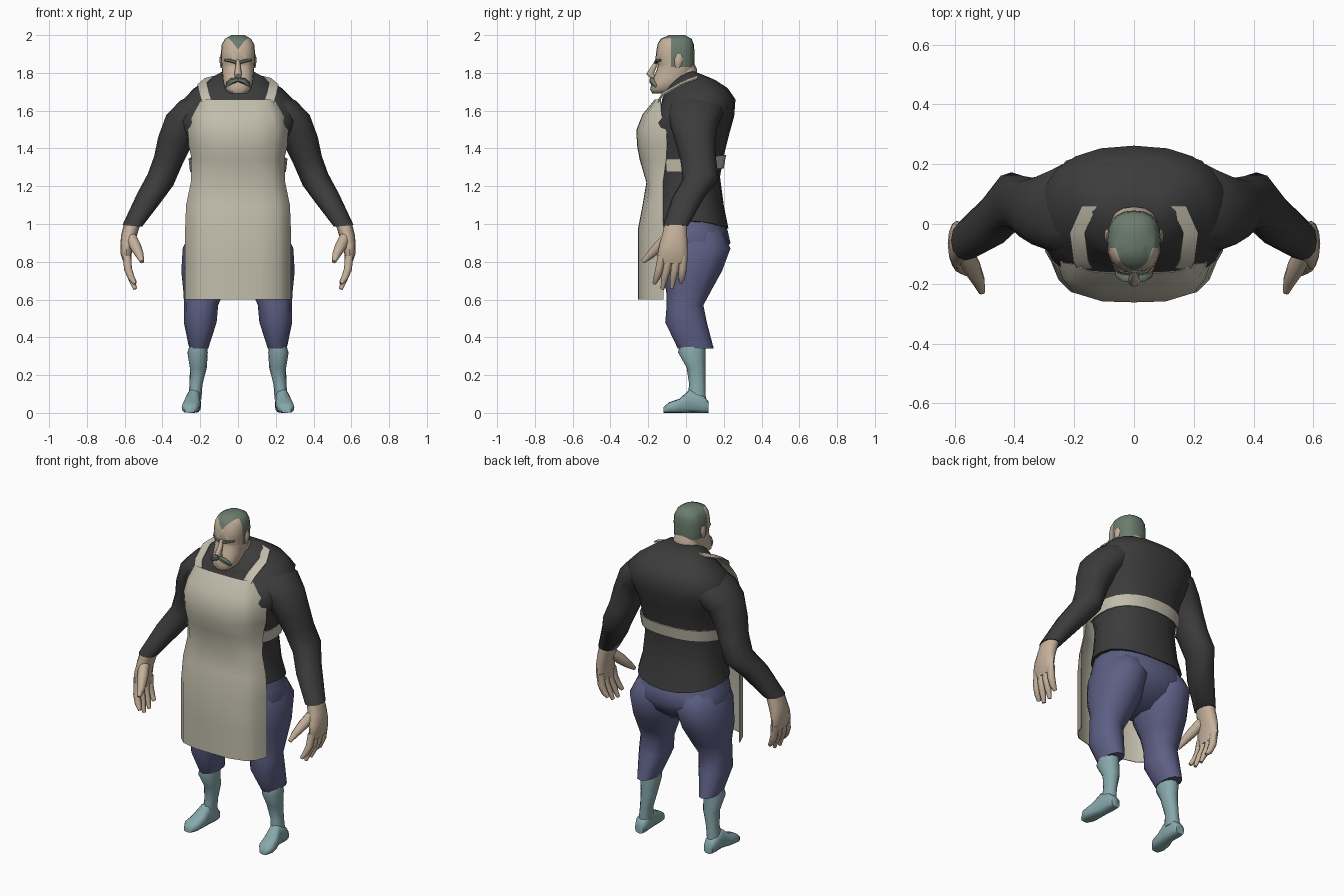
import bpy, bmesh
from math import cos, sin, pi, radians
from mathutils import Vector as V


def material(name, r, g, b):
    m = bpy.data.materials.new(name)
    m.diffuse_color = (r, g, b, 1)
    return m


SHIRT = material("shirt", .045, .045, .045)
TROUSER = material("trouser", .11, .115, .235)
BOOT = material("boot", .24, .39, .41)
APRON = material("apron", .54, .51, .41)
SKIN = material("skin", .56, .44, .33)
HAIR = material("hair", .15, .20, .155)


def spow(v, p):
    return (1 if v >= 0 else -1) * abs(v) ** (2 / p)


def ring(c, u, v, n=12, p=2.2):
    c, u, v = V(c), V(u), V(v)
    return [c + u * spow(cos(2 * pi * i / n), p) + v * spow(sin(2 * pi * i / n), p) for i in range(n)]


def body_ring(hx, yf, zf, yb, zb, lift=0, n=20, p=2.3):
    # Tilted oval between a front point and a back point, sides raised by lift
    mid, half = V((0, (yf + yb) / 2, (zf + zb) / 2)), V((0, (yb - yf) / 2, (zb - zf) / 2))
    pts = ring(mid, (hx, 0, 0), half, n, p)
    return [q + V((0, 0, lift * (q.x / hx) ** 2)) for q in pts]


def loft(name, rings, mat, mirror=False, closed=True, thick=0, angle=55):
    bm = bmesh.new()
    rows = [[bm.verts.new(q) for q in r] for r in rings]
    n = len(rows[0])
    for a, b in zip(rows, rows[1:]):
        for i in range(n if closed else n - 1):
            j = (i + 1) % n
            bm.faces.new((a[i], a[j], b[j], b[i]))
    if closed:
        bm.faces.new(rows[0])
        bm.faces.new(rows[-1])
    bmesh.ops.recalc_face_normals(bm, faces=bm.faces)
    if thick:
        bmesh.ops.solidify(bm, geom=bm.faces[:], thickness=thick)
        bmesh.ops.recalc_face_normals(bm, faces=bm.faces)
    me = bpy.data.meshes.new(name)
    bm.to_mesh(me)
    bm.free()
    me.materials.append(mat)
    me.shade_smooth()
    me.set_sharp_from_angle(angle=radians(angle))
    ob = bpy.data.objects.new(name, me)
    bpy.context.collection.objects.link(ob)
    if mirror:
        ob.modifiers.new("Mirror", 'MIRROR')
    return ob


def tube(name, pts, mat, mirror=False, n=8, flat=1):
    # Tapered tube through (x, y, z, radius) points
    rings = []
    for i, q in enumerate(pts):
        t = V(pts[min(i + 1, len(pts) - 1)][:3]) - V(pts[max(i - 1, 0)][:3])
        u = t.cross(V((0, 1, 0))).normalized()
        v = t.cross(u).normalized()
        rings.append(ring(q[:3], u * q[3], v * q[3] * flat, n))
    return loft(name, rings, mat, mirror)


# Shirt torso
loft("shirt_torso", [body_ring(*r) for r in (
    (.265, -.185, 1.0, .225, .975, .03), (.245, -.18, 1.1, .20, 1.1),
    (.235, -.17, 1.22, .18, 1.25), (.245, -.20, 1.32, .20, 1.36),
    (.265, -.225, 1.43, .23, 1.48), (.32, -.215, 1.53, .255, 1.57),
    (.31, -.16, 1.60, .262, 1.66, .01), (.245, -.13, 1.64, .22, 1.72, .025),
    (.17, -.125, 1.665, .15, 1.765, .035), (.10, -.115, 1.685, .06, 1.80, .04))], SHIRT)

# Sleeves: centre, depth radius, width radius, tilt
loft("sleeve", [ring((x, y, z), (w * cos(radians(a)), 0, w * sin(radians(a))), (0, d, 0), 12)
                for x, y, z, d, w, a in (
    (.16, .05, 1.62, .14, .09, 60), (.24, .05, 1.582, .15, .097, 48),
    (.30, .042, 1.52, .125, .098, 36), (.338, .05, 1.43, .105, .09, 20),
    (.368, .065, 1.34, .095, .078, 15), (.41, .078, 1.235, .095, .074, 25),
    (.47, .012, 1.14, .085, .067, 20), (.56, -.055, .99, .066, .052, 5))], SHIRT, True)


def column(name, rows, mat, n=12, p=2.2):
    # Mirrored limb from horizontal ovals: x, y, z, x radius, y radius
    loft(name, [ring((x, y, z), (rx, 0, 0), (0, ry, 0), n, p) for x, y, z, rx, ry in rows], mat, True)


# Trousers
loft("trouser_hips", [body_ring(hx, yf, z, yb, z) for hx, yf, yb, z in (
    (.24, -.17, .195, 1.04), (.265, -.185, .222, .96), (.28, -.18, .235, .9),
    (.255, -.15, .185, .82), (.14, -.09, .09, .745))], TROUSER)
column("trouser_leg", ((.13, .03, 1.0, .09, .13), (.14, .03, .95, .118, .172), (.155, .04, .87, .138, .195),
                       (.165, .025, .75, .135, .165), (.18, .015, .65, .11, .12),
                       (.195, -.005, .57, .09, .097), (.2, 0, .48, .087, .11),
                       (.208, .052, .34, .05, .095)), TROUSER)

# Boots
column("boot_shaft", ((.21, .035, .36, .045, .068), (.214, .03, .32, .054, .072),
                      (.21, .053, .24, .045, .05), (.222, .06, .15, .034, .043),
                      (.23, .055, .07, .036, .05)), BOOT)
loft("boot_foot", [ring((x, y, h / 2), (w, 0, 0), (0, 0, h / 2), 12, 3) for x, y, w, h in (
    (.232, .12, .028, .06), (.233, .095, .038, .09), (.235, .02, .036, .125),
    (.245, -.035, .046, .075), (.252, -.09, .046, .056), (.255, -.12, .026, .03))], BOOT, True)

# Hands
column("palm", ((.56, -.055, 1.0, .044, .06), (.577, -.06, .94, .042, .066),
                (.588, -.066, .89, .035, .075), (.592, -.07, .84, .029, .081),
                (.584, -.07, .79, .02, .076)), SKIN)
for k, (y0, y1, zt) in enumerate(((-.128, -.168, .685), (-.09, -.125, .655),
                                  (-.05, -.075, .66), (-.013, -.028, .69))):
    tube(f"finger_{k + 1}", ((.588, y0, .83, .022), (.582, (y0 * 2 + y1) / 3, .76, .021),
                             (.565, (y0 + y1 * 2) / 3, .715, .018), (.545, y1, zt, .01)), SKIN, True)
tube("thumb", ((.572, -.085, .94, .03), (.542, -.145, .88, .03),
               (.52, -.19, .835, .022), (.508, -.228, .80, .011)), SKIN, True)

# Neck and head
loft("neck", [body_ring(*r, n=16) for r in (
    (.088, -.10, 1.64, .058, 1.76), (.082, -.095, 1.70, .058, 1.82), (.07, -.09, 1.76, .035, 1.87))], SKIN)
head = loft("head", [body_ring(hx, yf, z, yb, z, n=20, p=2.5) for z, hx, yf, yb in (
    (1.69, .042, -.178, -.09), (1.712, .068, -.19, -.05), (1.75, .079, -.182, 0),
    (1.79, .083, -.166, .03), (1.815, .085, -.156, .042), (1.845, .088, -.147, .045),
    (1.87, .09, -.162, .045), (1.91, .09, -.158, .045), (1.95, .086, -.151, .042),
    (1.98, .07, -.135, .03), (2.0, .035, -.09, -.005))], SKIN)

# Hairline: cut the head along it and colour the hair faces
head.data.materials.append(HAIR)
bm = bmesh.new()
bm.from_mesh(head.data)
for co, no in (((0, -.16, 1.925), (1.5, -.4, -1)), ((0, -.16, 1.925), (-1.5, -.4, -1)),
               ((0, -.08, 0), (0, 1, 0)), ((0, 0, 1.83), (0, 0, 1))):
    bmesh.ops.bisect_plane(bm, geom=bm.verts[:] + bm.edges[:] + bm.faces[:],
                           plane_co=co, plane_no=V(no).normalized())
for f in bm.faces:
    c = f.calc_center_median()
    peak = c.z - 1.925 + .4 * (c.y + .16) - 1.5 * abs(c.x) > 0
    f.material_index = int(peak or (c.y > -.08 and c.z > 1.83))
bm.to_mesh(head.data)
bm.free()

# Face details
column("ear", ((.086, -.045, 1.825, .005, .008), (.088, -.042, 1.845, .008, .018),
               (.089, -.038, 1.875, .01, .023), (.087, -.038, 1.9, .005, .012)), SKIN, 8)
tube("nose", ((0, -.148, 1.875, .01), (0, -.168, 1.835, .013),
              (0, -.19, 1.795, .02), (0, -.168, 1.772, .014)), SKIN)
tube("eyebrow", ((.01, -.160, 1.855, .008), (.04, -.156, 1.865, .009), (.07, -.132, 1.868, .006)), HAIR, True, 6)
tube("moustache", ((0, -.182, 1.765, .012), (.03, -.178, 1.757, .017),
                   (.05, -.166, 1.742, .015), (.06, -.155, 1.725, .007)), HAIR, True, 6)

# Apron sheet: height, half width, front y, side edge y
half = ((0, 0), (.4, .02), (.75, .2), (.9, .5), (1, 1))
profile = [(-a, b) for a, b in half[:0:-1]] + list(half)
loft("apron", [[V((a * hx, yf + b * (ys - yf), z)) for a, b in profile] for z, hx, yf, ys in (
    (1.66, .195, -.165, -.135), (1.58, .24, -.23, -.13), (1.5, .265, -.262, -.105),
    (1.42, .262, -.26, -.10), (1.34, .245, -.245, -.105), (1.22, .25, -.21, -.122),
    (1.1, .275, -.23, -.122), (.97, .28, -.255, -.12), (.78, .28, -.255, -.12),
    (.6, .28, -.255, -.12))], APRON, closed=False, thick=.004)

# Shoulder straps
loft("apron_strap", [[V((x - .025, y, z + .006)), V((x + .025, y, z - .006))] for x, y, z in (
    (.165, -.15, 1.65), (.178, -.125, 1.69), (.19, -.03, 1.745), (.15, .06, 1.779))],
    APRON, True, closed=False, thick=.006)

# Waist band round the back
band = [radians(-28 + 236 * i / 16) for i in range(17)]
loft("apron_band", [[V((hx * spow(cos(t), 2.3), ry * spow(sin(t), 2.3), z + .02 * max(0, sin(t))))
                     for t in band] for z, hx, ry in ((1.275, .254, .20), (1.345, .262, .212))],
     APRON, closed=False, thick=.006)
